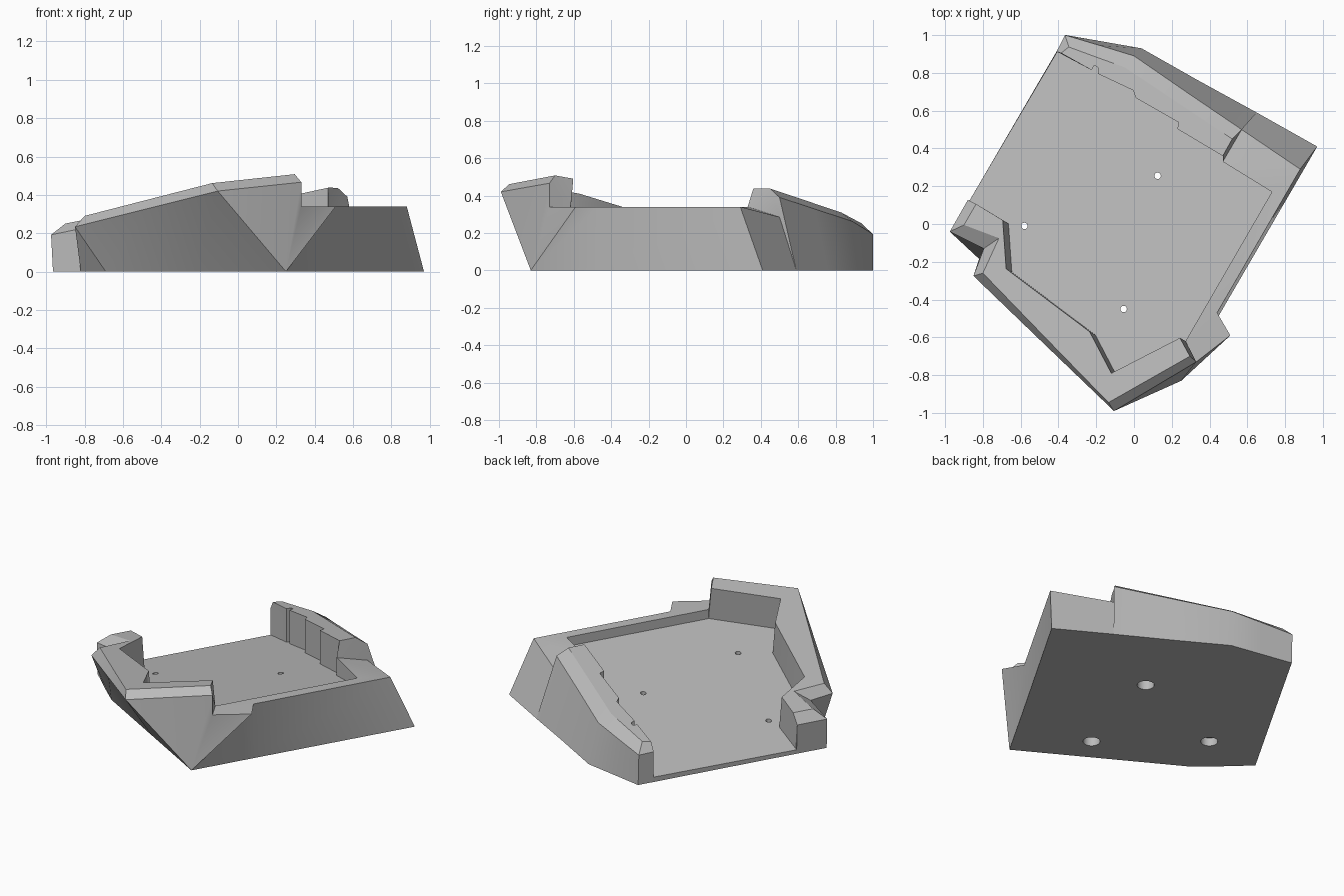
import bpy
import bmesh
from mathutils import Vector

if "Cube" in bpy.data.objects:
    bpy.data.objects.remove(bpy.data.objects["Cube"], do_unlink=True)

# Tray axes: the floor rises along "uphill" and all wall heights follow it
uphill = Vector((0.866, -0.5))
lean = uphill * 0.035
SHOULDER, CREST, RIM = 0.165, 0.215, 0.34


def floor_height(p):
    return 0.18 + 0.186 * uphill.dot(Vector(p))


def on_floor(p, above=0.0):
    return Vector((p[0], p[1], floor_height(p) + above))


def on_level(p, z):
    return Vector((p[0], p[1], z))


def wall_section(foot, shoulder, crest, inner, floor):
    """Cross-section of a chamfered wall, from outer foot to tray floor."""
    return [on_level(foot, 0), on_floor(shoulder, SHOULDER), on_floor(crest, CREST),
            on_floor(inner, CREST), on_floor(floor)]


def rim_section(foot, outer, inner, outer_z=RIM):
    """Cross-section of the low flat rim."""
    return [on_level(foot, 0), on_level(outer, outer_z), on_level(inner, RIM),
            on_level(inner, RIM), on_floor(inner)]


def edge_section(foot, floor):
    """Cross-section of the open side, where the floor runs out."""
    return [on_level(foot, 0)] + [on_floor(floor)] * 4


# Corners shared by neighbouring sections
post_foot, post_floor = (-.865, .123), (-.872, .122)
back_foot, back_floor = (-.41, .913), (-.407, .912)
left_corner = (.25, -.83)
rim_start = (.273, -.62)
sections = []

# Open edge and the post beside it
sections.append(edge_section(post_foot, post_floor))
sections.append(wall_section(post_foot, (-.88, .127), (-.836, .106), (-.836, .106), post_floor))

# Front wall: foot, shoulder, crest, inner edge
front_wall = [
    ((-.965, -.05), (-.975, -.04), (-.9, -.005), (-.695, .02)),
    ((-.82, -.185), (-.795, -.13), (-.715, -.075), (-.695, .02)),
    ((-.69, -.3), (-.85, -.275), (-.8, -.26), (-.677, -.237)),
    ((-.22, -.565), (-.478, -.633), (-.468, -.603), (-.235, -.57)),
    (left_corner, (-.106, -.99), (-.135, -.945), (-.12, -.79)),
    (left_corner, (.33, -.73), (.296, -.7), (.243, -.603)),
]
for foot, shoulder, crest, inner in front_wall:
    sections.append(wall_section(foot, shoulder, crest, inner, Vector(inner) + lean))

# Low rim with its overhanging corner
sections.append(rim_section(left_corner, (.33, -.73), rim_start))
sections.append(rim_section(left_corner, (.51, -.59), rim_start))
sections.append(rim_section((.455, -.475), (.44, -.47), rim_start))
sections.append(rim_section((.97, .41), (.88, .29), (.73, .17)))
sections.append(rim_section((.65, .59), (.57, .5), (.47, .33), 0.285))

# Back wall: each section has one or more inner points, giving steps and a slot
back_wall = [
    ((.65, .59), (.57, .5), (.52, .45), [(.47, .36)]),
    ((.34, .76), (.29, .69), (.25, .63), [(.23, .503), (.243, .534)]),
    ((.04, .93), (0, .89), (-.05, .83), [(.01, .667), (.026, .693)]),
    ((-.16, .965), (-.18, .945), (-.19, .88),
     [(-.19, .795), (-.175, .82), (-.21, .84), (-.225, .815)]),
]
for foot, shoulder, crest, inners in back_wall:
    for inner in inners:
        sections.append(wall_section(foot, shoulder, crest, inner, inner))
crest_end = (-.386, .905)
sections.append(wall_section((-.36, 1), (-.365, 1), (-.345, .937), crest_end, back_floor))
sections.append(wall_section(back_foot, back_foot, crest_end, crest_end, back_floor))
sections.append(edge_section(back_foot, back_floor))


# Join the sections into one closed body
bm = bmesh.new()
known = {}


def vert(co):
    key = tuple(round(c, 4) for c in co)
    if key not in known:
        known[key] = bm.verts.new(co)
    return known[key]


def add_face(verts):
    ring = []
    for v in verts:
        if v not in ring:
            ring.append(v)
    if len(ring) > 2 and not bm.faces.get(ring):
        bm.faces.new(ring)


columns = [[vert(co) for co in section] for section in sections]
for k, column in enumerate(columns):
    following = columns[(k + 1) % len(columns)]
    for j in range(len(column) - 1):
        add_face([column[j], following[j], following[j + 1], column[j + 1]])
add_face([column[0] for column in columns])
add_face([column[-1] for column in columns])
bmesh.ops.recalc_face_normals(bm, faces=bm.faces)
mesh = bpy.data.meshes.new("tray_body")
bm.to_mesh(mesh)
bm.free()
tray = bpy.data.objects.new("tray_body", mesh)
bpy.context.collection.objects.link(tray)

# Plain grey material
grey = bpy.data.materials.new("light_grey")
grey.use_nodes = True
colour = (0.5, 0.5, 0.5, 1)
grey.diffuse_color = colour
for node in grey.node_tree.nodes:
    if node.type == "BSDF_PRINCIPLED":
        node.inputs["Base Color"].default_value = colour
mesh.materials.append(grey)


# Screw holes, counterbored from below
def cut(name, spot, radius, low, high):
    bpy.ops.mesh.primitive_cylinder_add(vertices=24, radius=radius, depth=high - low,
                                        location=(*spot, (low + high) / 2))
    cutter = bpy.context.object
    cutter.name = name
    cutter.hide_render = True
    cutter.data.materials.append(grey)
    bpy.ops.object.select_all(action="DESELECT")
    bpy.context.view_layer.objects.active = tray
    tray.select_set(True)
    mod = tray.modifiers.new("hole", "BOOLEAN")
    mod.operation = "DIFFERENCE"
    mod.solver = "EXACT"
    mod.object = cutter
    bpy.ops.object.modifier_apply(modifier=mod.name)
    bpy.data.objects.remove(cutter, do_unlink=True)


for spot in [(.125, .255), (-.58, -.01), (-.055, -.45)]:
    top = floor_height(spot)
    cut("counterbore_cutter", spot, 0.05, -0.1, top - 0.035)
    cut("screw_hole_cutter", spot, 0.017, -0.1, top + 0.1)

bpy.ops.object.select_all(action="DESELECT")
bpy.context.view_layer.objects.active = tray
tray.select_set(True)
bpy.ops.object.shade_smooth_by_angle(angle=0.45)
